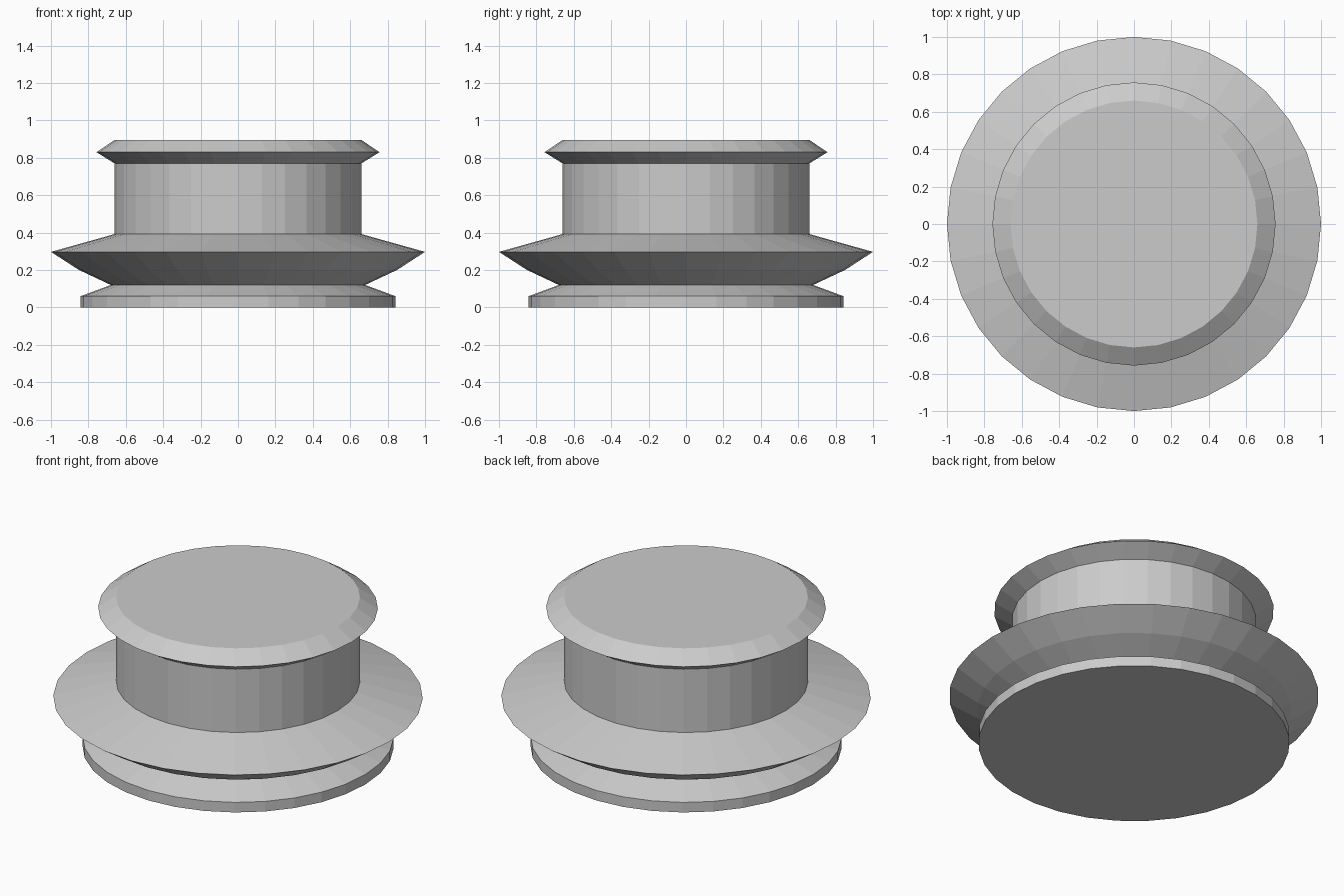
import bpy, bmesh
from math import cos, sin, tau

if "Cube" in bpy.data.objects:
    bpy.data.objects.remove(bpy.data.objects["Cube"])

SIDES = 32

def lathe(name, profile):
    """Closed flat-faced turned solid from (radius, z) points, bottom to top."""
    bm = bmesh.new()
    rings = [[bm.verts.new((r * cos(tau * i / SIDES), r * sin(tau * i / SIDES), z))
              for i in range(SIDES)] for r, z in profile]
    for low, high in zip(rings, rings[1:]):
        for i in range(SIDES):
            j = (i + 1) % SIDES
            bm.faces.new((low[i], low[j], high[j], high[i]))
    bm.faces.new(rings[0][::-1])
    bm.faces.new(rings[-1])
    mesh = bpy.data.meshes.new(name)
    bm.to_mesh(mesh)
    bm.free()
    obj = bpy.data.objects.new(name, mesh)
    bpy.context.collection.objects.link(obj)
    return obj

# One turned body: foot, groove, wide flange, drum and bevelled cap
lathe("turned_knob", [
    (0.842, 0.0), (0.842, 0.06),      # foot
    (0.68, 0.12),                     # groove
    (0.85, 0.20), (1.0, 0.297),       # flange underside and rim
    (0.66, 0.392), (0.66, 0.77),      # drum
    (0.757, 0.83), (0.66, 0.895),     # cap
])
